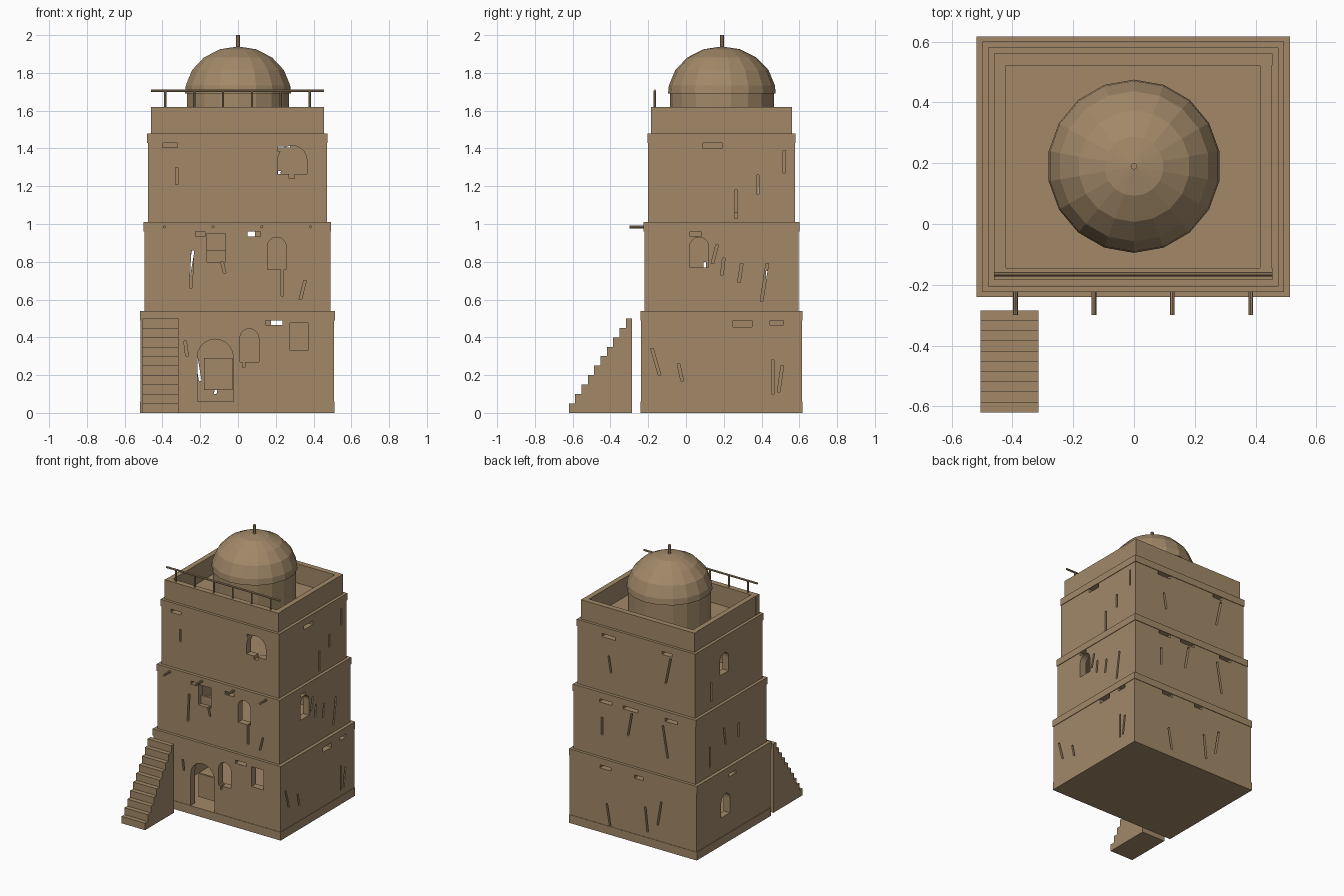
import bpy, bmesh, math
from mathutils import Vector

default_cube = bpy.data.objects.get("Cube")
if default_cube:
    bpy.data.objects.remove(default_cube, do_unlink=True)

clay = bpy.data.materials.new("sandy clay")
clay.use_nodes = True
clay.diffuse_color = (0.36, 0.25, 0.14, 1)
clay.node_tree.nodes["Principled BSDF"].inputs["Base Color"].default_value = clay.diffuse_color

CX, CY = -0.003, 0.188  # tower axis


def finish(name, bm):
    mesh = bpy.data.meshes.new(name)
    bm.to_mesh(mesh)
    bm.free()
    obj = bpy.data.objects.new(name, mesh)
    bpy.context.collection.objects.link(obj)
    mesh.materials.append(clay)
    return obj


def add_box(bm, lo, hi, flip=False):
    geo = bmesh.ops.create_cube(bm, size=1)["verts"]
    for v in geo:
        v.co = Vector([lo[i] + (v.co[i] + 0.5) * (hi[i] - lo[i]) for i in range(3)])
    if flip:
        bmesh.ops.reverse_faces(bm, faces=list({f for v in geo for f in v.link_faces}))


def box(name, lo, hi):
    bm = bmesh.new()
    add_box(bm, lo, hi)
    return finish(name, bm)


def prism(bm, points, offset):
    """Closed solid from a flat outline and an offset."""
    base = bm.faces.new([bm.verts.new(p) for p in points])
    out = bmesh.ops.extrude_face_region(bm, geom=[base], use_keep_orig=True)
    bmesh.ops.translate(bm, vec=offset, verts=[g for g in out["geom"] if isinstance(g, bmesh.types.BMVert)])
    bmesh.ops.recalc_face_normals(bm, faces=bm.faces)


def rod(name, start, end, radius, sides=8):
    bm = bmesh.new()
    start, end = Vector(start), Vector(end)
    axis = end - start
    bmesh.ops.create_cone(bm, cap_ends=True, segments=sides, radius1=radius, radius2=radius, depth=axis.length)
    turn = axis.to_track_quat("Z", "Y")
    for v in bm.verts:
        v.co = turn @ v.co + (start + end) / 2
    return finish(name, bm)


def arch(u0, u1, z0, z1):
    r = (u1 - u0) / 2
    rise = [(u0 + r + r * math.cos(math.pi * i / 10), z1 - r + r * math.sin(math.pi * i / 10)) for i in range(11)]
    return [(u0, z0), (u1, z0)] + rise


def rect(u0, u1, z0, z1):
    return [(u0, z0), (u1, z0), (u1, z1), (u0, z1)]


def crack(u, z0, z1, lean=0.0):
    w = 0.007
    return [(u - w, z0), (u + w, z0), (u + lean + w, z1), (u + lean - w, z1)]


def notch(u, width, top, height=0.025):
    return rect(u - width / 2, u + width / 2, top - height, top)


def storey(name, hx, hy, z0, z1, cuts, wall=0.05):
    """Hollow storey with openings cut through its walls, and a roof band."""
    band = z1 - 0.05
    bm = bmesh.new()
    add_box(bm, (CX - hx, CY - hy, z0), (CX + hx, CY + hy, band + 0.01))
    add_box(bm, (CX - hx + wall, CY - hy + wall, z0 + 0.05), (CX + hx - wall, CY + hy - wall, band), True)
    walls = finish(name + "_walls", bm)
    bm = bmesh.new()
    for side, outlines in cuts.items():
        sign = -1 if side in ("front", "minus_x") else 1
        for outline in outlines:
            if side in ("front", "back"):
                edge = CY + sign * (hy + 0.02)
                prism(bm, [(u, edge, z) for u, z in outline], (0, -sign * (wall + 0.035), 0))
            else:
                edge = CX + sign * (hx + 0.02)
                prism(bm, [(edge, u, z) for u, z in outline], (-sign * (wall + 0.035), 0, 0))
    cutter = finish(name + "_cutter", bm)
    cutter.hide_render = True
    mod = walls.modifiers.new("openings", "BOOLEAN")
    mod.operation, mod.solver, mod.object = "DIFFERENCE", "EXACT", cutter
    mod.use_self = True
    graph = bpy.context.evaluated_depsgraph_get()
    walls.data = bpy.data.meshes.new_from_object(walls.evaluated_get(graph))
    walls.modifiers.clear()
    bpy.data.objects.remove(cutter, do_unlink=True)
    e = 0.004
    box(name + "_band", (CX - hx - e, CY - hy - e, band), (CX + hx + e, CY + hy + e, z1))


# Ground storey: door, windows, cracks and missing bricks
storey("ground_storey", 0.512, 0.425, 0, 0.54, {
    "front": [arch(-0.215, -0.025, 0.06, 0.39), arch(0.01, 0.11, 0.27, 0.445),
              rect(0.275, 0.37, 0.33, 0.475), crack(-0.27, 0.3, 0.38, -0.01),
              crack(0.03, 0.24, 0.3), notch(0.19, 0.09, 0.49)],
    "plus_x": [crack(-0.14, 0.2, 0.34, -0.04), crack(-0.02, 0.17, 0.26, -0.02),
               crack(0.46, 0.1, 0.28), crack(0.49, 0.11, 0.25, 0.02),
               notch(0.3, 0.1, 0.49, 0.035), notch(0.48, 0.07, 0.49)],
    "back": [crack(0.18, 0.05, 0.22, 0.03), crack(-0.12, 0.1, 0.28, 0.02),
             crack(-0.2, 0.17, 0.35, -0.03), notch(0.22, 0.09, 0.49), notch(-0.05, 0.07, 0.49)],
    "minus_x": [arch(0.23, 0.33, 0.2, 0.36), notch(0.2, 0.08, 0.49)],
})
box("ground_plinth", (CX - 0.515, CY - 0.428, 0), (CX + 0.515, CY + 0.428, 0.06))
box("door_panel", (-0.18, -0.2, 0.12), (-0.03, -0.185, 0.29))

# Middle storey
storey("middle_storey", 0.492, 0.408, 0.54, 1.01, {
    "front": [rect(-0.165, -0.065, 0.8, 0.95), arch(0.155, 0.255, 0.76, 0.93),
              crack(-0.25, 0.66, 0.86, 0.01), crack(-0.07, 0.74, 0.82, -0.02),
              crack(0.235, 0.62, 0.78), crack(0.33, 0.6, 0.7, 0.025),
              notch(0.085, 0.07, 0.96), notch(-0.2, 0.05, 0.96)],
    "plus_x": [arch(0.02, 0.12, 0.77, 0.93), crack(0.14, 0.79, 0.89, 0.025),
               crack(0.19, 0.73, 0.82, 0.01), crack(0.28, 0.69, 0.79, 0.015),
               crack(0.4, 0.59, 0.79, 0.03), notch(0.05, 0.06, 0.96)],
    "back": [crack(0.26, 0.7, 0.83), crack(0.05, 0.75, 0.92, -0.03),
             crack(-0.27, 0.67, 0.9, 0.04), notch(0.23, 0.1, 0.96),
             notch(0.03, 0.12, 0.96), notch(-0.3, 0.1, 0.96)],
    "minus_x": [crack(0.43, 0.6, 0.75), crack(0.25, 0.7, 0.83, 0.02), crack(0.1, 0.7, 0.8)],
})
box("window_shutter", (-0.165, -0.19, 0.8), (-0.065, -0.175, 0.86))

# Upper storey
storey("upper_storey", 0.474, 0.389, 1.01, 1.48, {
    "front": [arch(0.21, 0.365, 1.265, 1.415), notch(0.285, 0.03, 1.28, 0.04),
              crack(-0.325, 1.21, 1.3), notch(-0.36, 0.08, 1.43), notch(0.23, 0.035, 1.41)],
    "plus_x": [crack(0.52, 1.27, 1.39), crack(0.38, 1.16, 1.26), crack(0.265, 1.03, 1.18),
               notch(0.14, 0.1, 1.43, 0.03)],
    "back": [crack(0.2, 1.16, 1.28, 0.02), crack(-0.24, 1.2, 1.39, -0.04),
             notch(0.22, 0.11, 1.43), notch(-0.25, 0.08, 1.43)],
    "minus_x": [arch(0.19, 0.29, 1.21, 1.36), crack(0.39, 1.06, 1.2)],
})

# Parapet around the roof terrace
px, py, pt = 0.458, 0.373, 0.04
for name, sign in (("front", -1), ("back", 1)):
    ys = sorted((CY + sign * py, CY + sign * (py - pt)))
    box(name + "_parapet", (CX - px, ys[0], 1.48), (CX + px, ys[1], 1.62))
for name, sign in (("left", 1), ("right", -1)):
    xs = sorted((CX + sign * (px - 0.002), CX + sign * (px - pt)))
    box(name + "_parapet", (xs[0], CY - py + pt, 1.48), (xs[1], CY + py - pt, 1.62))

# Railing on the front parapet
rod("handrail", (CX - px, -0.165, 1.705), (CX + px, -0.165, 1.705), 0.007)
for i in range(6):
    x = CX - 0.382 + i * 0.153
    rod("railing_post", (x, -0.165, 1.61), (x, -0.165, 1.705), 0.006)

# Faceted dome on its drum, with finial
rod("dome_drum", (0, 0.19, 1.48), (0, 0.19, 1.69), 0.275, 18)
bm = bmesh.new()
rings = []
for polar in (90, 80, 60, 40, 20):
    a = math.radians(polar)
    rings.append([bm.verts.new((0.285 * math.sin(a) * math.sin(math.tau * i / 18),
                                0.19 + 0.285 * math.sin(a) * math.cos(math.tau * i / 18),
                                1.69 + 0.25 * math.cos(a))) for i in range(18)])
for low, high in zip(rings, rings[1:]):
    for i in range(18):
        j = (i + 1) % 18
        bm.faces.new((low[i], low[j], high[j], high[i]))
tip = bm.verts.new((0, 0.19, 1.94))
for i in range(18):
    bm.faces.new((rings[-1][i], rings[-1][(i + 1) % 18], tip))
bm.faces.new(rings[0])
bmesh.ops.recalc_face_normals(bm, faces=bm.faces)
finish("dome", bm)
rod("dome_finial", (0, 0.19, 1.9), (0, 0.19, 2), 0.011)

# Beam ends poking through the front wall
for i in range(4):
    x = -0.39 + i * 0.258
    rod("beam_end", (x, -0.3, 0.985), (x, -0.18, 0.985), 0.008)

# Outside stair
outline = [(-0.505, -0.285, 0)]
for i in range(10):
    y = -0.62 + i * 0.0335
    outline += [(-0.505, y, i * 0.05), (-0.505, y, (i + 1) * 0.05)]
outline.append((-0.505, -0.285, 0.5))
bm = bmesh.new()
prism(bm, outline, (0.19, 0, 0))
finish("stair", bm)
